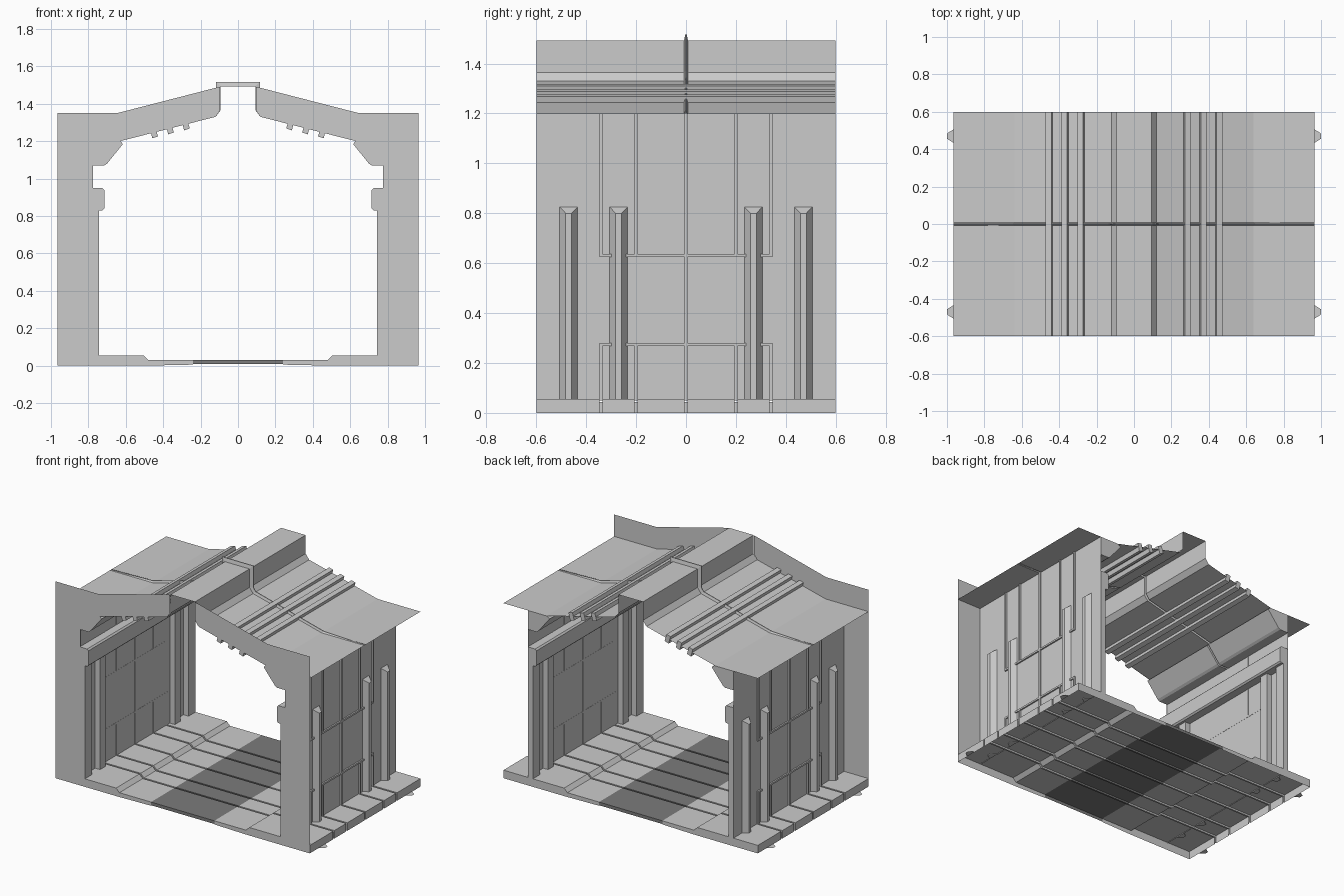
import bpy, bmesh

if "Cube" in bpy.data.objects:
    bpy.data.objects.remove(bpy.data.objects["Cube"])

L = 0.6  # half length of the corridor segment


def make(name, verts, faces, mirror=True, material=None):
    mesh = bpy.data.meshes.new(name)
    mesh.from_pydata(verts, [], faces)
    bm = bmesh.new()
    bm.from_mesh(mesh)
    bmesh.ops.recalc_face_normals(bm, faces=bm.faces)
    bm.to_mesh(mesh)
    bm.free()
    ob = bpy.data.objects.new(name, mesh)
    bpy.context.collection.objects.link(ob)
    if mirror:
        ob.modifiers.new("mirror_x", 'MIRROR').use_mirror_merge = False
    if material:
        mesh.materials.append(material)
    return ob


def prism(name, profile, y0=-L, y1=L, **kw):
    """Closed xz profile extruded along y."""
    n = len(profile)
    verts = [(x, y, z) for y in (y0, y1) for x, z in profile]
    faces = [(i, (i + 1) % n, n + (i + 1) % n, n + i) for i in range(n)]
    faces += [tuple(range(n)), tuple(range(n, 2 * n))]
    return make(name, verts, faces, **kw)


def box(name, x0, x1, y0, y1, z0, z1, **kw):
    return prism(name, [(x0, z0), (x1, z0), (x1, z1), (x0, z1)], y0, y1, **kw)


def loft(name, rows, **kw):
    """Open sheet through (y, xz profile) rows."""
    n = len(rows[0][1])
    verts = [(x, y, z) for y, prof in rows for x, z in prof]
    faces = [(r * n + i, r * n + i + 1, (r + 1) * n + i + 1, (r + 1) * n + i)
             for r in range(len(rows) - 1) for i in range(n - 1)]
    return make(name, verts, faces, **kw)


def sunk(profile, dx, dz):
    return [(x - dx if x > 0.9 else x, z - dz if z > 0.01 else z) for x, z in profile]


SEAMS = (-0.34, -0.2, 0, 0.2, 0.34)


def seamed_rows(profile, dx=0.008, dz=0.012, w=0.006):
    """Rows with a square groove across the sheet at every seam."""
    low = sunk(profile, dx, dz)
    rows = [(-L, profile)]
    for s in SEAMS:
        rows += [(s - w, profile), (s - w, low), (s + w, low), (s + w, profile)]
    return rows + [(L, profile)]


# Floor: raised margins, lower walkway, dark centre panel
dark = bpy.data.materials.new("dark_panel")
dark.diffuse_color = (0.2, 0.2, 0.2, 1)
dark.use_nodes = True
dark.node_tree.nodes["Principled BSDF"].inputs["Base Color"].default_value = dark.diffuse_color
margin = [(0.965, 0), (0.965, 0.055), (0.505, 0.055), (0.48, 0.03), (0.24, 0.03)]
loft("floor_margin", seamed_rows(margin))
loft("floor_centre", seamed_rows([(-0.24, 0.03), (0.24, 0.03)]), mirror=False, material=dark)
for end, y in (("front", -L), ("back", L)):
    skirt = [(x, y, z) for x, z in margin] + [(0.24, y, 0.005), (0.48, y, 0)]
    make("floor_skirt_" + end, skirt, [tuple(range(len(skirt)))])
    make("floor_centre_skirt_" + end,
         [(-0.24, y, 0.008), (0.24, y, 0.008), (0.24, y, 0.03), (-0.24, y, 0.03)],
         [(0, 1, 2, 3)], mirror=False, material=dark)

# Small locating tabs at the outer floor edge
for c in (-0.47, 0.47):
    make("floor_tab", [(0.965, c - 0.036, 0.002), (1.0, c - 0.014, 0.002),
                       (1.0, c + 0.014, 0.002), (0.965, c + 0.036, 0.002)], [(0, 1, 2, 3)])

# Front bulkhead plate
plate = [(0.965, 0), (0.965, 1.35), (0.645, 1.35), (0.12, 1.485), (0.095, 1.49),
         (0.095, 1.365), (0.12, 1.33), (0.63, 1.2), (0.62, 1.19), (0.715, 1.07),
         (0.775, 1.07), (0.775, 0)]
make("front_plate", [(x, -L, z) for x, z in plate], [tuple(range(len(plate)))])

# Side walls with seam channels showing on the outside
loft("wall", [(-L, [(0.78, 0.05), (0.78, 1.2)]), (L, [(0.78, 0.05), (0.78, 1.2)])])
for s in SEAMS:
    spans = [(0.05, 1.2)] if s == 0 else [(0.05, 0.275), (0.63, 1.2)]
    for z0, z1 in spans:
        box("wall_seam", 0.779, 0.79, s - 0.006, s + 0.006, z0, z1)
for z in (0.275, 0.63):
    box("wall_cross_seam", 0.779, 0.79, -0.346, 0.346, z - 0.006, z + 0.006)

# Tapered outer wall posts
for c in (-0.47, -0.27, 0.27, 0.47):
    verts = [(x, c + s * w, z) for x, w, top in ((0.78, 0.036, 0.825), (0.815, 0.012, 0.8))
             for s, z in ((-1, 0.05), (1, 0.05), (1, top), (-1, top))]
    make("outer_post", verts, [(4, 5, 6, 7), (0, 1, 5, 4), (1, 2, 6, 5), (2, 3, 7, 6), (3, 0, 4, 7)])

# Inner posts and the hand rail above them
for y0, y1 in ((0.525, 0.6), (0.375, 0.435)):
    box("inner_post", 0.742, 0.78, y0, y1, 0.055, 0.83)
    box("inner_post", 0.742, 0.78, -y1, -y0, 0.055, 0.83)
prism("side_rail", [(0.78, 0.83), (0.725, 0.83), (0.715, 0.84), (0.715, 0.94),
                    (0.725, 0.95), (0.78, 0.95)])

# Sloped corner beam between wall and ceiling, split at the middle
for y0, y1 in ((-L, -0.006), (0.006, L)):
    prism("corner_beam", [(0.78, 1.07), (0.715, 1.07), (0.7, 1.08), (0.615, 1.185),
                          (0.635, 1.2), (0.78, 1.2)], y0, y1)

# Roof sheet with central channel and a thin rib at the middle
half = [(0.965, 1.2), (0.64, 1.2), (0.12, 1.33), (0.093, 1.365), (0.093, 1.492)]
rib_half = [(0.965, 1.2), (0.65, 1.212), (0.135, 1.345), (0.118, 1.37), (0.118, 1.517)]
roof = half + [(-x, z) for x, z in reversed(half)]
rib = rib_half + [(-x, z) for x, z in reversed(rib_half)]
loft("roof", [(-L, roof), (-0.008, roof), (-0.003, rib), (0.003, rib), (0.008, roof), (L, roof)],
     mirror=False)

# Three conduits along each roof slope
for x in (0.28, 0.365, 0.45):
    z = 1.36 - 0.25 * x
    prism("roof_conduit", [(x - 0.022, z - 0.022), (x + 0.008, z - 0.032),
                           (x + 0.022, z + 0.02), (x - 0.008, z + 0.028)])
